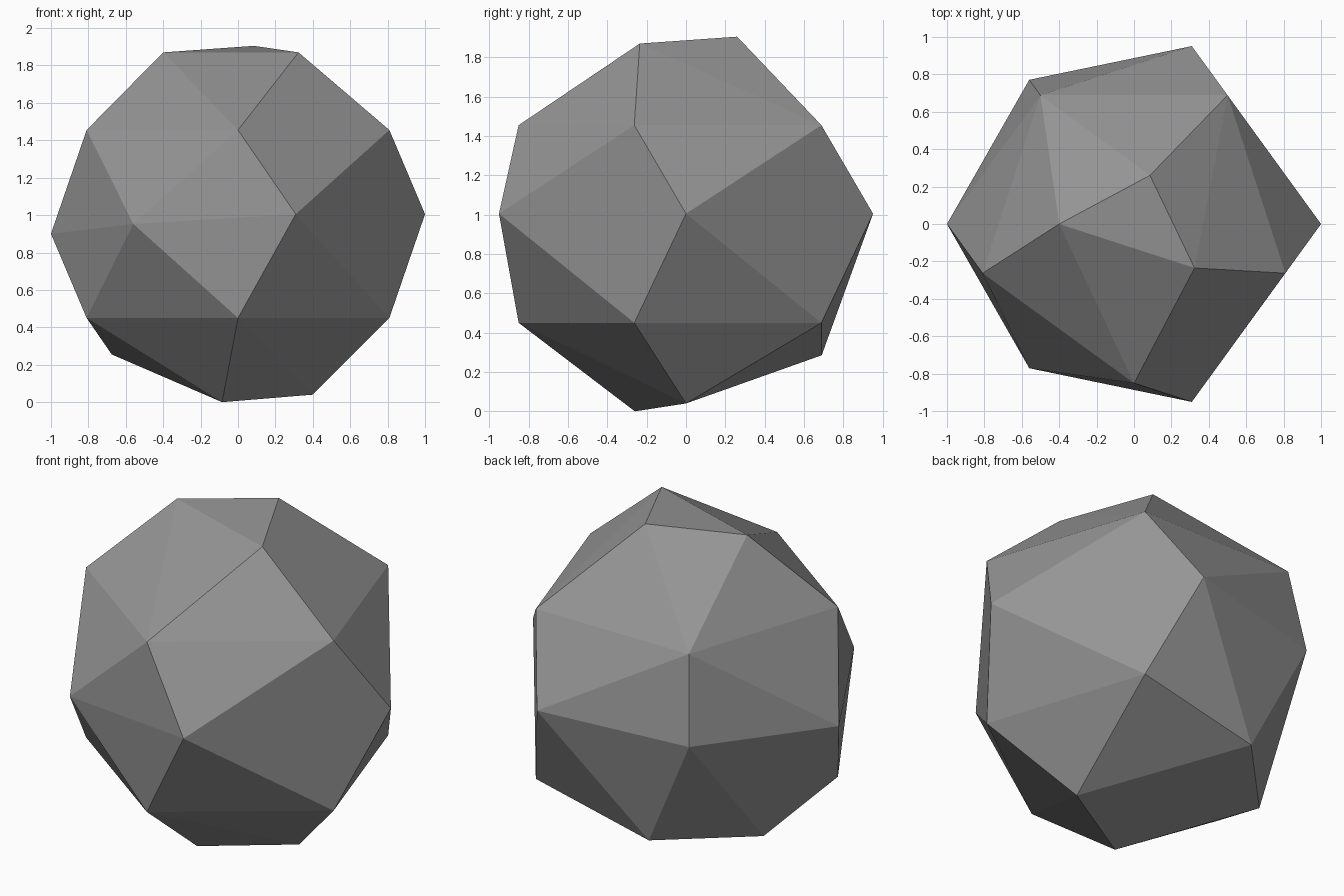
import bpy, bmesh, math

if "Cube" in bpy.data.objects:
    bpy.data.objects.remove(bpy.data.objects["Cube"])

grey = bpy.data.materials.new("stone_grey")
grey.diffuse_color = (0.3, 0.3, 0.3, 1)
grey.use_nodes = True
grey.node_tree.nodes["Principled BSDF"].inputs["Base Color"].default_value = grey.diffuse_color


def ring(radius, z, angles):
    """Points on a horizontal circle, at the given angles in degrees."""
    return [(radius * math.cos(math.radians(a)), radius * math.sin(math.radians(a)), z)
            for a in angles]


points = []
# crown: two ring corners and one off-centre peak
points += ring(0.4, 1.87, (180, -36)) + [(0.085, 0.26, 1.905)]
# upper pentagon
points += ring(0.851, 1.455, (-90, -18, 54, 126, 198))
# irregular waist
points += ring(1.0, 1.005, (-72, 0, 72)) + ring(0.953, 0.953, (126, 234)) + ring(1.0, 0.9, (180,))
# lower pentagon, its back left corner is replaced by two chipped corners
points += ring(0.851, 0.45, (-90, -18, 54, 198))
points += [(-0.24, 0.69, 0.285), (-0.675, 0.24, 0.255)]
# foot
points += [(0.4, 0, 0.04), (-0.085, -0.26, 0)]

# faceted stone: convex skin around the corners
bm = bmesh.new()
for p in points:
    bm.verts.new(p)
bmesh.ops.convex_hull(bm, input=bm.verts[:])
bmesh.ops.recalc_face_normals(bm, faces=bm.faces[:])
mesh = bpy.data.meshes.new("faceted_stone")
bm.to_mesh(mesh)
bm.free()
mesh.materials.append(grey)
bpy.context.collection.objects.link(bpy.data.objects.new("faceted_stone", mesh))
